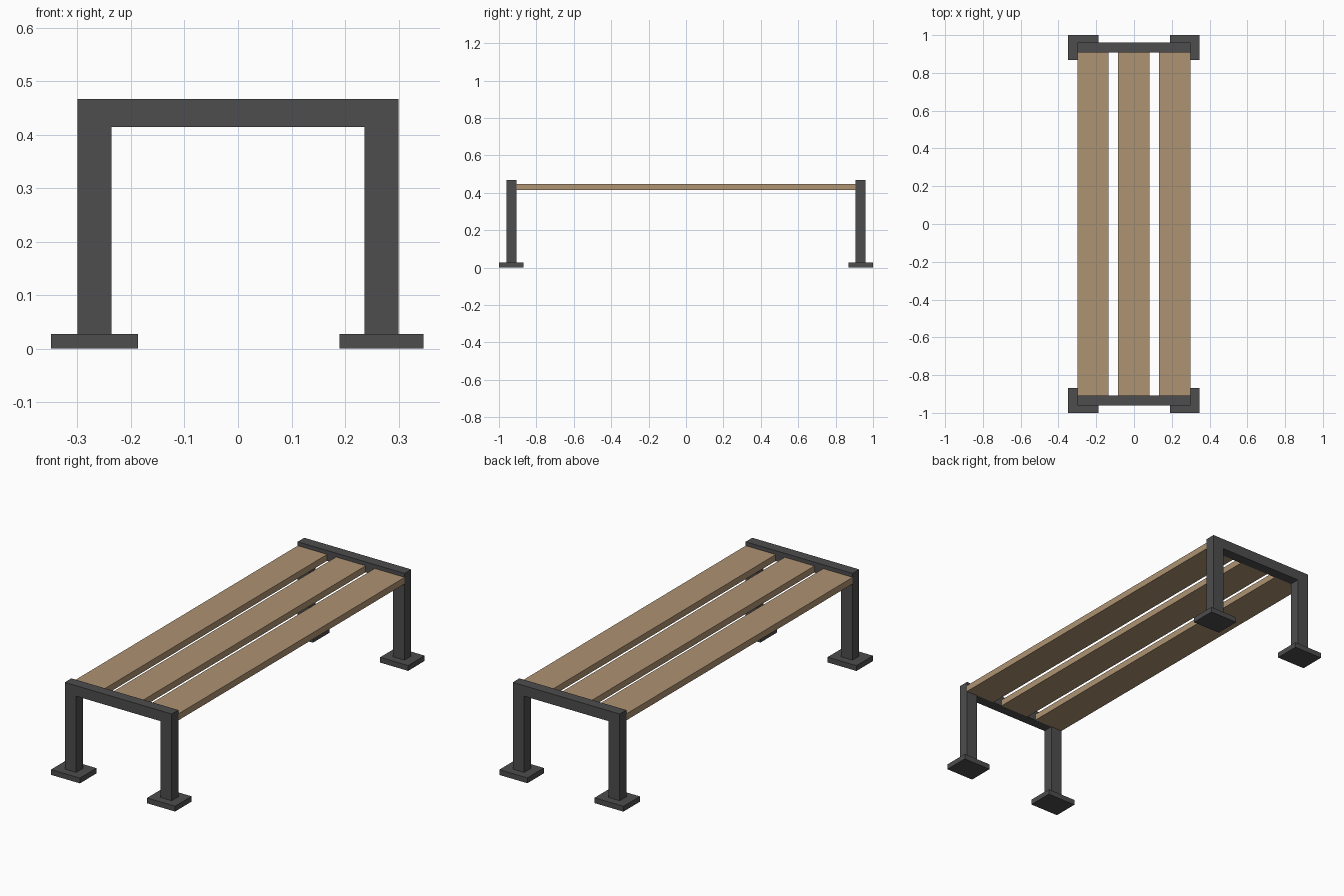
import bpy
import bmesh
from mathutils import Matrix, Vector

cube = bpy.data.objects.get("Cube")
if cube:
    bpy.data.objects.remove(cube, do_unlink=True)


def make_material(name, rgb):
    mat = bpy.data.materials.new(name)
    mat.use_nodes = True
    mat.diffuse_color = (*rgb, 1)
    mat.node_tree.nodes["Principled BSDF"].inputs["Base Color"].default_value = (*rgb, 1)
    return mat


def add_object(name, bm, mat):
    bmesh.ops.recalc_face_normals(bm, faces=bm.faces)
    mesh = bpy.data.meshes.new(name)
    bm.to_mesh(mesh)
    bm.free()
    mesh.materials.append(mat)
    obj = bpy.data.objects.new(name, mesh)
    bpy.context.collection.objects.link(obj)
    return obj


def box(name, low, high, mat):
    low, high = Vector(low), Vector(high)
    bm = bmesh.new()
    bmesh.ops.create_cube(bm, size=1, matrix=Matrix.Translation((low + high) / 2)
                          @ Matrix.Diagonal((*(high - low), 1)))
    return add_object(name, bm, mat)


wood = make_material("tan wood", (0.42, 0.29, 0.17))
metal = make_material("dark grey metal", (0.075, 0.075, 0.075))

FOOT_TOP, BEAM_BOTTOM, TOP = 0.027, 0.414, 0.467
HALF_WIDTH, LEG_INNER = 0.3, 0.236
FRAME_INNER, FRAME_OUTER = 0.907, 0.96


def end_frame(name, y_low, y_high):
    # Upside-down U profile extruded along y
    right_half = [(HALF_WIDTH, TOP), (HALF_WIDTH, FOOT_TOP),
                  (LEG_INNER, FOOT_TOP), (LEG_INNER, BEAM_BOTTOM)]
    profile = right_half + [(-x, z) for x, z in reversed(right_half)]
    bm = bmesh.new()
    face = bm.faces.new([bm.verts.new((x, y_low, z)) for x, z in profile])
    out = bmesh.ops.extrude_face_region(bm, geom=[face])
    verts = [v for v in out["geom"] if isinstance(v, bmesh.types.BMVert)]
    bmesh.ops.translate(bm, verts=verts, vec=(0, y_high - y_low, 0))
    return add_object(name, bm, metal)


# End frames, each standing on two foot plates
for end, side in (("front", -1), ("back", 1)):
    y_low, y_high = sorted((side * FRAME_INNER, side * FRAME_OUTER))
    end_frame(end + "_frame", y_low, y_high)
    y_low, y_high = sorted((side * 0.868, side))
    box(end + "_right_foot", (-0.349, y_low, 0), (-0.187, y_high, FOOT_TOP), metal)
    box(end + "_left_foot", (0.19, y_low, 0), (0.347, y_high, FOOT_TOP), metal)

# Seat planks between the frames
for name, x_low, x_high in (("right", -0.3, -0.135), ("middle", -0.085, 0.081),
                            ("left", 0.132, 0.3)):
    box(name + "_seat_plank", (x_low, -FRAME_INNER, BEAM_BOTTOM),
        (x_high, FRAME_INNER, 0.447), wood)
